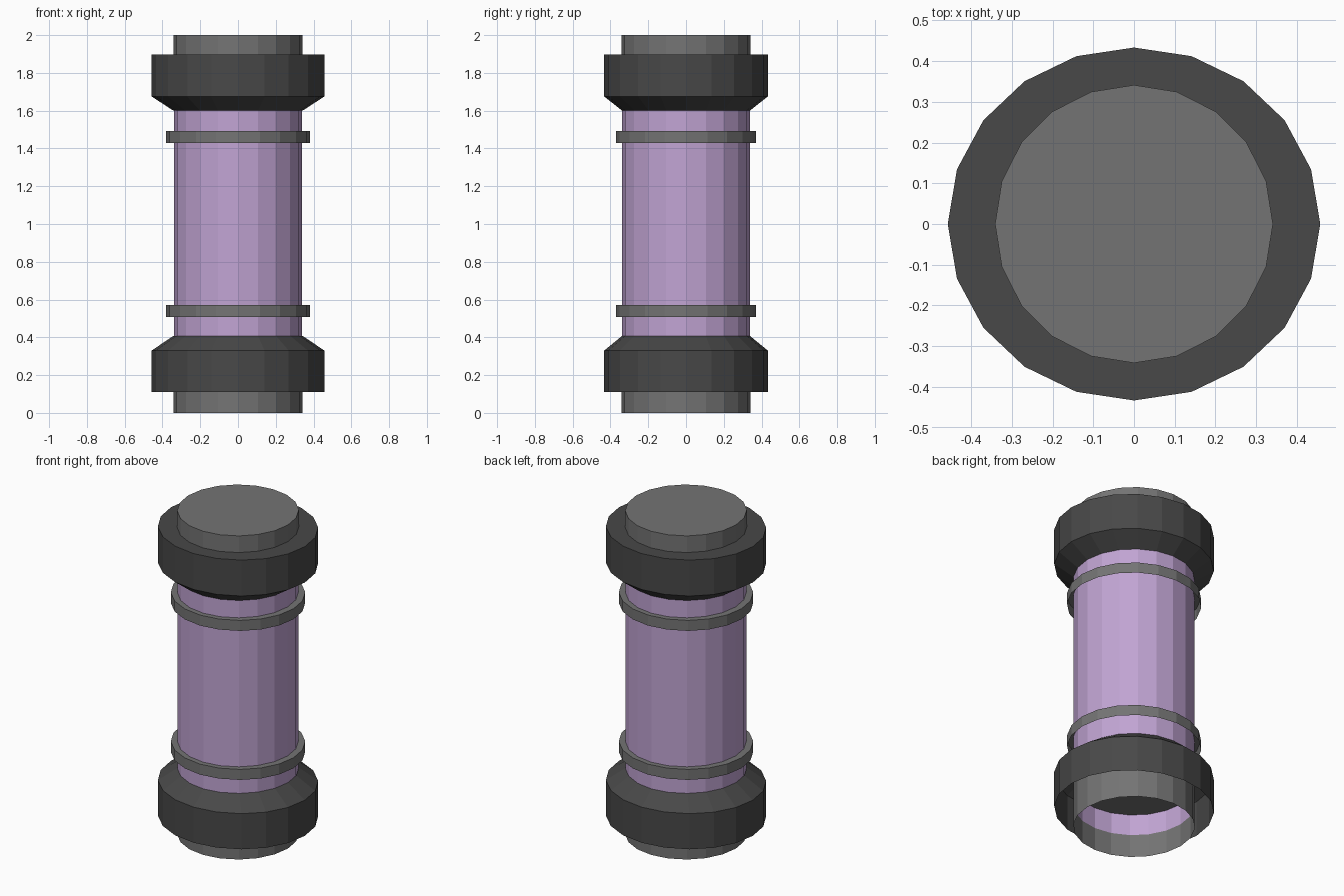
import bpy, bmesh, math

if "Cube" in bpy.data.objects:
    bpy.data.objects.remove(bpy.data.objects["Cube"])

SIDES = 20


def material(name, rgb):
    m = bpy.data.materials.new(name)
    m.diffuse_color = (*rgb, 1.0)
    m.use_nodes = True
    m.node_tree.nodes["Principled BSDF"].inputs["Base Color"].default_value = m.diffuse_color
    return m


PURPLE = material("soft purple", (0.53, 0.37, 0.65))
GREY = material("mid grey", (0.175, 0.175, 0.175))
DARK = material("dark grey", (0.065, 0.065, 0.065))


def lathe(name, profile, mat, close_top=False):
    """Revolve (x radius, y radius, z) steps, listed bottom to top."""
    bm = bmesh.new()
    loops = []
    for rx, ry, z in profile:
        loops.append([bm.verts.new((rx * math.cos(2 * math.pi * i / SIDES),
                                    ry * math.sin(2 * math.pi * i / SIDES), z))
                      for i in range(SIDES)])
    for low, high in zip(loops, loops[1:]):
        for i in range(SIDES):
            j = (i + 1) % SIDES
            bm.faces.new((low[i], low[j], high[j], high[i]))
    if close_top:
        bm.faces.new(loops[-1])
    me = bpy.data.meshes.new(name)
    bm.to_mesh(me)
    bm.free()
    me.materials.append(mat)
    ob = bpy.data.objects.new(name, me)
    bpy.context.collection.objects.link(ob)
    return ob


# Main tube
lathe("tube", [(0.339, 0.339, 0.14), (0.339, 0.339, 1.86)], PURPLE)

# End caps: closed on top, open underneath
for name, z0, z1 in (("bottom_cap", 0.0, 0.27), ("top_cap", 1.73, 2.0)):
    lathe(name, [(0.341, 0.341, z0), (0.341, 0.341, z1)], GREY, True)

# Collars: lower one tapers up to the tube, upper one tapers down
lathe("bottom_collar", [(0.457, 0.433, 0.11), (0.457, 0.433, 0.33),
                        (0.342, 0.338, 0.408)], DARK)
lathe("top_collar", [(0.342, 0.338, 1.60), (0.457, 0.433, 1.675),
                     (0.457, 0.433, 1.897), (0.335, 0.335, 1.897)], DARK)

# Thin bands around the tube, open underneath
for name, z0 in (("lower_band", 0.507), ("upper_band", 1.428)):
    lathe(name, [(0.38, 0.37, z0), (0.38, 0.37, z0 + 0.065),
                 (0.335, 0.335, z0 + 0.065)], GREY)
